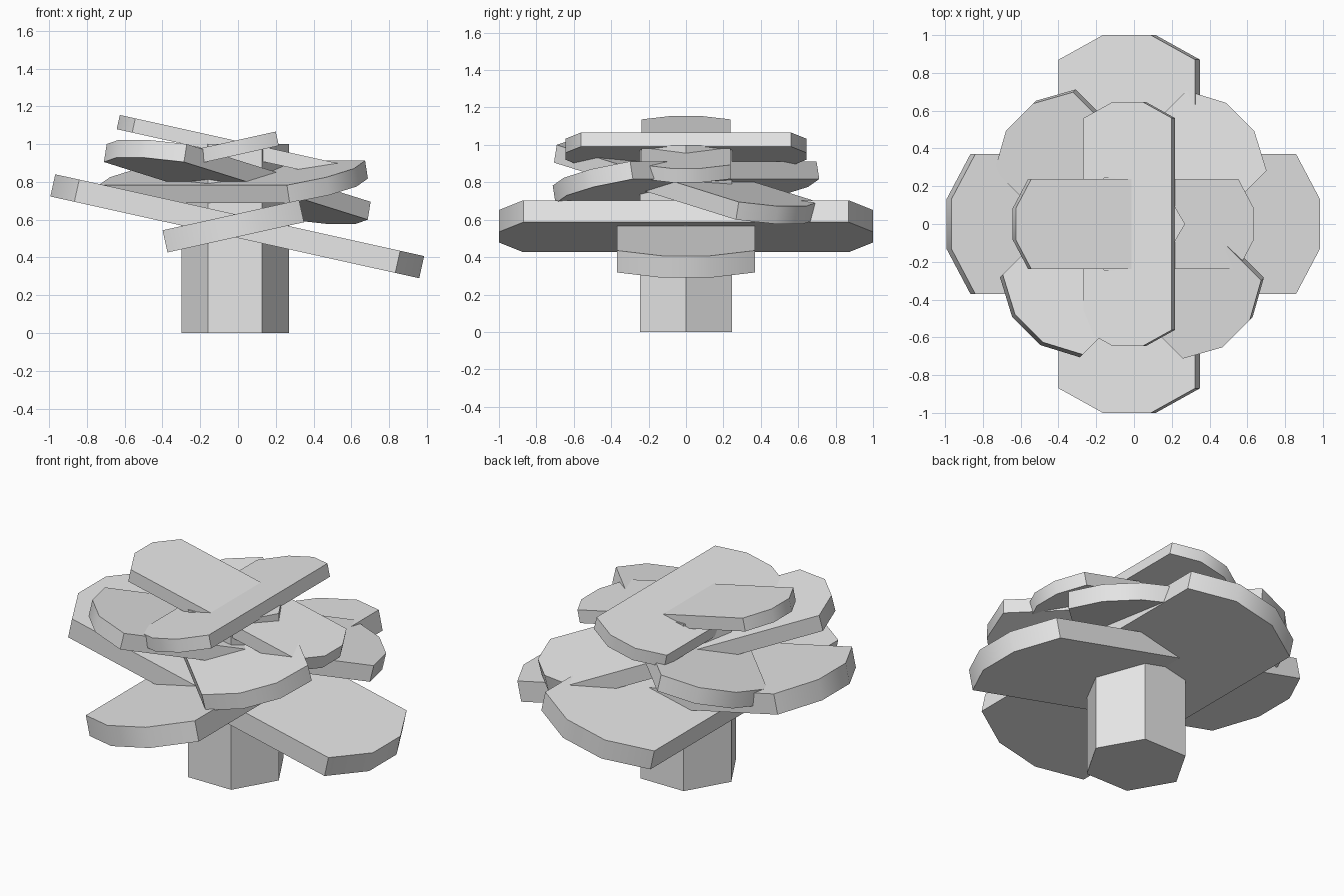
import bpy
import bmesh
import math
from mathutils import Matrix, Vector

if "Cube" in bpy.data.objects:
    bpy.data.objects.remove(bpy.data.objects["Cube"])

grey = bpy.data.materials.new("plain grey")
grey.diffuse_color = (0.8, 0.8, 0.8, 1.0)
grey.use_nodes = True
grey.node_tree.nodes["Principled BSDF"].inputs["Base Color"].default_value = grey.diffuse_color

TILT = math.radians(12.5)
HALF_LENGTH_OUTLINE = [(0.87, -0.37), (1.0, -0.13), (1.0, 0.13), (0.87, 0.37)]


def prism(name, outline, z0, z1, matrix):
    """Extrude a flat outline from z0 to z1, then place it."""
    bm = bmesh.new()
    face = bm.faces.new([bm.verts.new((x, y, z0)) for x, y in outline])
    top = bmesh.ops.extrude_face_region(bm, geom=[face])["geom"]
    verts = [v for v in top if isinstance(v, bmesh.types.BMVert)]
    bmesh.ops.translate(bm, verts=verts, vec=(0, 0, z1 - z0))
    bm.transform(matrix)
    bmesh.ops.recalc_face_normals(bm, faces=bm.faces[:])
    mesh = bpy.data.meshes.new(name)
    bm.to_mesh(mesh)
    bm.free()
    mesh.materials.append(grey)
    obj = bpy.data.objects.new(name, mesh)
    bpy.context.collection.objects.link(obj)
    bpy.ops.object.select_all(action='DESELECT')
    obj.select_set(True)
    bpy.context.view_layer.objects.active = obj
    bpy.ops.object.shade_smooth_by_angle(angle=math.radians(30))


def slab(name, scale, thickness, z, turn, crosswise):
    """Round-ended slab; lengthwise ones slope, crosswise ones roll."""
    half = [(x * scale, y * scale) for x, y in HALF_LENGTH_OUTLINE]
    outline = half + [(-x, -y) for x, y in half]
    shift = Vector((-0.025 if crosswise else -0.004, 0, z))
    matrix = (Matrix.Translation(shift)
              @ Matrix.Rotation(turn, 4, 'Z')
              @ Matrix.Rotation(-TILT if crosswise else TILT, 4, 'Y')
              @ Matrix.Rotation(math.pi / 2 if crosswise else 0, 4, 'Z'))
    prism(name, outline, -thickness / 2, thickness / 2, matrix)


# Hexagonal trunk
hexagon = [(0.285 * math.cos(i * math.pi / 3), 0.285 * math.sin(i * math.pi / 3))
           for i in range(6)]
prism("trunk", hexagon, 0, 1.0, Matrix.Translation((-0.015, 0, 0)))

# Three tiers of crossed foliage slabs
for tier, scale, thickness, z, turn in [("lower", 1.0, 0.12, 0.565, 0),
                                        ("middle", 0.81, 0.097, 0.80, math.pi / 4),
                                        ("upper", 0.645, 0.077, 0.977, 0)]:
    slab(tier + "_sloping_foliage", scale, thickness, z, turn, False)
    slab(tier + "_crosswise_foliage", scale, thickness, z, turn, True)
